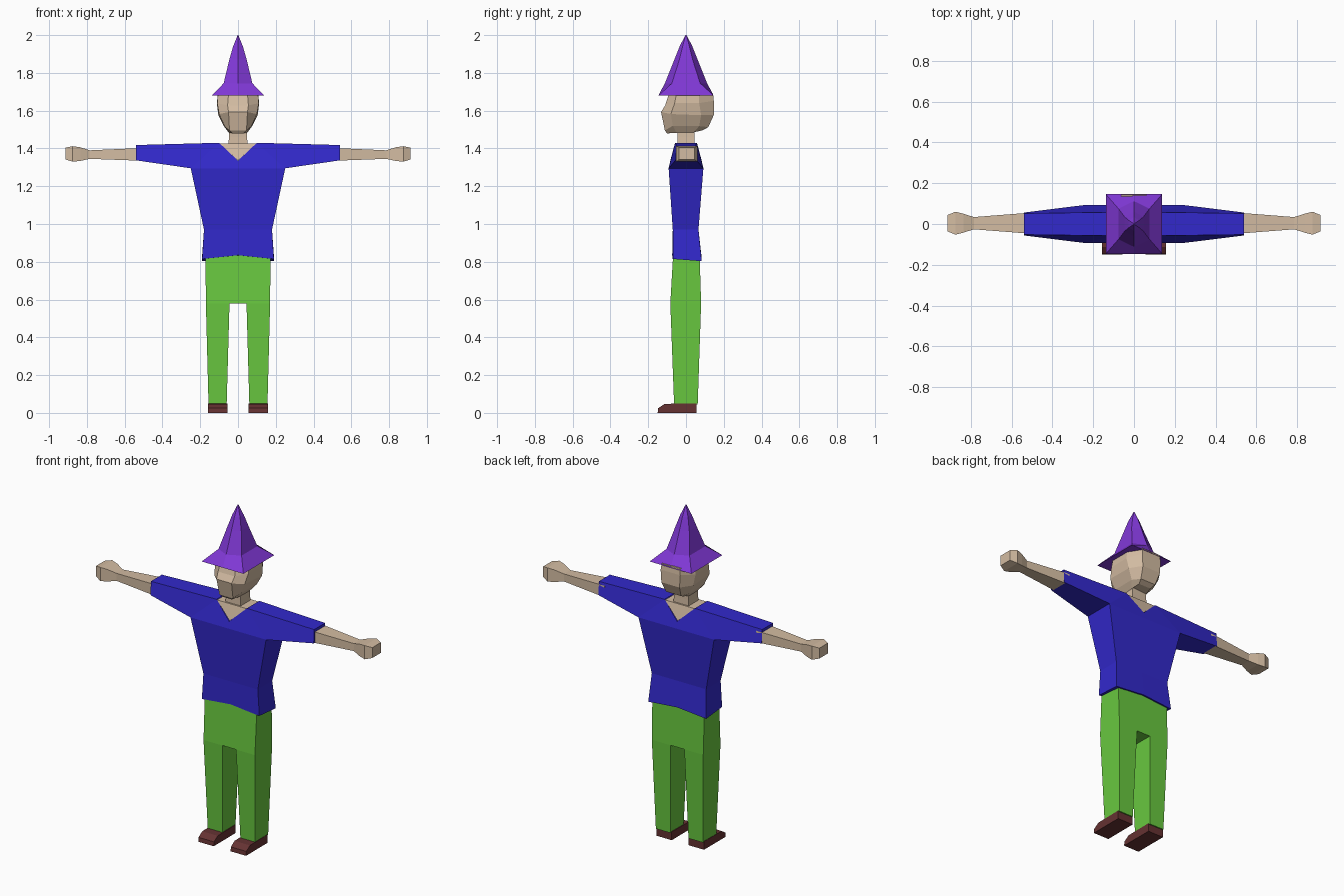
import bpy, bmesh

if "Cube" in bpy.data.objects:
    bpy.data.objects.remove(bpy.data.objects["Cube"])


def material(name, rgb):
    m = bpy.data.materials.new(name)
    m.diffuse_color = (*rgb, 1)
    m.use_nodes = True
    m.node_tree.nodes["Principled BSDF"].inputs["Base Color"].default_value = m.diffuse_color
    return m


SKIN = material("skin", (0.65, 0.50, 0.36))
BLUE = material("shirt blue", (0.032, 0.022, 0.60))
GREEN = material("trouser green", (0.14, 0.58, 0.05))
PURPLE = material("hat purple", (0.22, 0.04, 0.68))
BROWN = material("shoe brown", (0.13, 0.032, 0.032))


def build(name, verts, faces, mat, mirror=False):
    bm = bmesh.new()
    vs = [bm.verts.new(v) for v in verts]
    for f in faces:
        bm.faces.new([vs[i] for i in f])
    if mirror:
        # weld the mirrored half along x = 0
        geom = bm.verts[:] + bm.edges[:] + bm.faces[:]
        dup = bmesh.ops.duplicate(bm, geom=geom)["geom"]
        for v in dup:
            if isinstance(v, bmesh.types.BMVert):
                v.co.x *= -1
        bmesh.ops.reverse_faces(bm, faces=[f for f in dup if isinstance(f, bmesh.types.BMFace)])
        bmesh.ops.remove_doubles(bm, verts=bm.verts, dist=0.0005)
    bmesh.ops.recalc_face_normals(bm, faces=bm.faces)
    me = bpy.data.meshes.new(name)
    bm.to_mesh(me)
    bm.free()
    me.materials.append(mat)
    ob = bpy.data.objects.new(name, me)
    bpy.context.collection.objects.link(ob)
    return ob


def loft(name, rings, mat, mirror=False):
    """Skin a list of equal-length rings and cap both ends."""
    n = len(rings[0])
    verts = [p for r in rings for p in r]
    faces = [list(range(n)), list(range(len(verts) - n, len(verts)))]
    for k in range(len(rings) - 1):
        for i in range(n):
            j = (i + 1) % n
            faces.append([k * n + i, k * n + j, (k + 1) * n + j, (k + 1) * n + i])
    return build(name, verts, faces, mat, mirror)


def rect_z(x0, x1, y0, y1, z):
    return [(x0, y0, z), (x1, y0, z), (x1, y1, z), (x0, y1, z)]


def rect_x(x, hy, z0, z1, cy=0.004):
    return [(x, cy - hy, z0), (x, cy + hy, z0), (x, cy + hy, z1), (x, cy - hy, z1)]


# Hat: square brim rising to a point, with a ridge at front and back
def hat_ring(x, y, ridge, z):
    return [(-x, -y, z), (0, -ridge, z), (x, -y, z), (x, y, z), (0, ridge, z), (-x, y, z)]


loft("hat", [hat_ring(0.138, 0.146, 0.146, 1.68),
             hat_ring(0.076, 0.075, 0.112, 1.745),
             hat_ring(0.046, 0.035, 0.062, 1.87),
             hat_ring(0.026, 0.018, 0.034, 1.94),
             hat_ring(0.002, 0.002, 0.003, 2.0)], PURPLE)

# Head: faceted eight-sided rings, each given as its right half
halves = [
    [(.03, -.10, 1.48), (.045, -.05, 1.482), (.05, .04, 1.485), (.04, .09, 1.497)],
    [(.045, -.112, 1.495), (.072, -.07, 1.52), (.075, .07, 1.518), (.05, .118, 1.513)],
    [(.05, -.132, 1.593), (.10, -.08, 1.582), (.104, .08, 1.576), (.06, .147, 1.577)],
    [(.055, -.11, 1.628), (.11, -.06, 1.64), (.112, .07, 1.64), (.065, .147, 1.652)],
    [(.05, -.09, 1.69), (.106, -.05, 1.69), (.106, .07, 1.69), (.06, .143, 1.69)],
]
loft("head", [h + [(-x, y, z) for x, y, z in reversed(h)] for h in halves], SKIN)

# Neck and the skin showing in the V collar
loft("neck", [rect_z(-.052, .052, -.047, .047, 1.40),
              rect_z(-.048, .048, -.045, .045, 1.46),
              rect_z(-.045, .045, -.045, .045, 1.53)], SKIN)
loft("collar_skin", [[(-.10, s * .056, 1.426), (0, s * .08, 1.337), (.10, s * .056, 1.426)]
                     for s in (-1, 1)], SKIN)

# Shirt: right half, front and back outlines joined, then mirrored
front = [(.10, -.058, 1.43), (0, -.083, 1.335), (0, -.092, 1.295), (.25, -.092, 1.295),
         (.54, -.056, 1.337), (.54, -.052, 1.418), (.18, -.07, .97), (0, -.07, .97),
         (.19, -.07, .815), (0, -.073, .835)]
back = [(x, -y, z) for x, y, z in front]
back[6:] = [(.18, .066, .97), (0, .066, .97), (.192, .083, .803), (0, .083, .82)]
panels = [[0, 1, 2, 3], [0, 3, 4, 5], [2, 7, 6, 3], [7, 9, 8, 6]]
faces = panels + [[i + 10 for i in f] for f in panels]
outline = [0, 5, 4, 3, 6, 8, 9]
faces += [[a, b, b + 10, a + 10] for a, b in zip(outline, outline[1:])]
build("shirt", front + back, faces, BLUE, mirror=True)

# Arms with blocky hands
for side, label in ((-1, "left"), (1, "right")):
    rings = [rect_x(side * x, hy, z0, z1) for x, hy, z0, z1 in (
        (.50, .050, 1.335, 1.402), (.54, .049, 1.336, 1.401), (.785, .030, 1.345, 1.390),
        (.835, .046, 1.334, 1.406), (.875, .056, 1.330, 1.412), (.914, .040, 1.342, 1.404))]
    loft(label + "_arm_and_hand", rings, SKIN)

# Trousers: hips and two tapering legs
build("trousers", [
    (0, -.068, .84), (.172, -.068, .84), (.172, .072, .84), (0, .072, .84),
    (0, -.083, .58), (.045, -.083, .58), (.17, -.083, .58),
    (0, .08, .58), (.045, .08, .58), (.17, .08, .58),
    (.06, -.063, .045), (.156, -.063, .045), (.156, .062, .045), (.06, .062, .045)],
    [[0, 1, 2, 3], [0, 4, 5, 6, 1], [3, 2, 9, 8, 7], [1, 6, 9, 2],
     [4, 7, 8, 5], [5, 10, 11, 6], [9, 12, 13, 8], [6, 11, 12, 9],
     [5, 8, 13, 10], [10, 13, 12, 11]], GREEN, mirror=True)

# Shoes: a sloped-toe side profile given thickness
profile = [(.055, 0), (-.15, 0), (-.147, .025), (-.112, .048), (.055, .05)]
for side, label in ((-1, "left"), (1, "right")):
    loft(label + "_shoe", [[(side * x, y, z) for y, z in profile] for x in (.056, .158)], BROWN)
